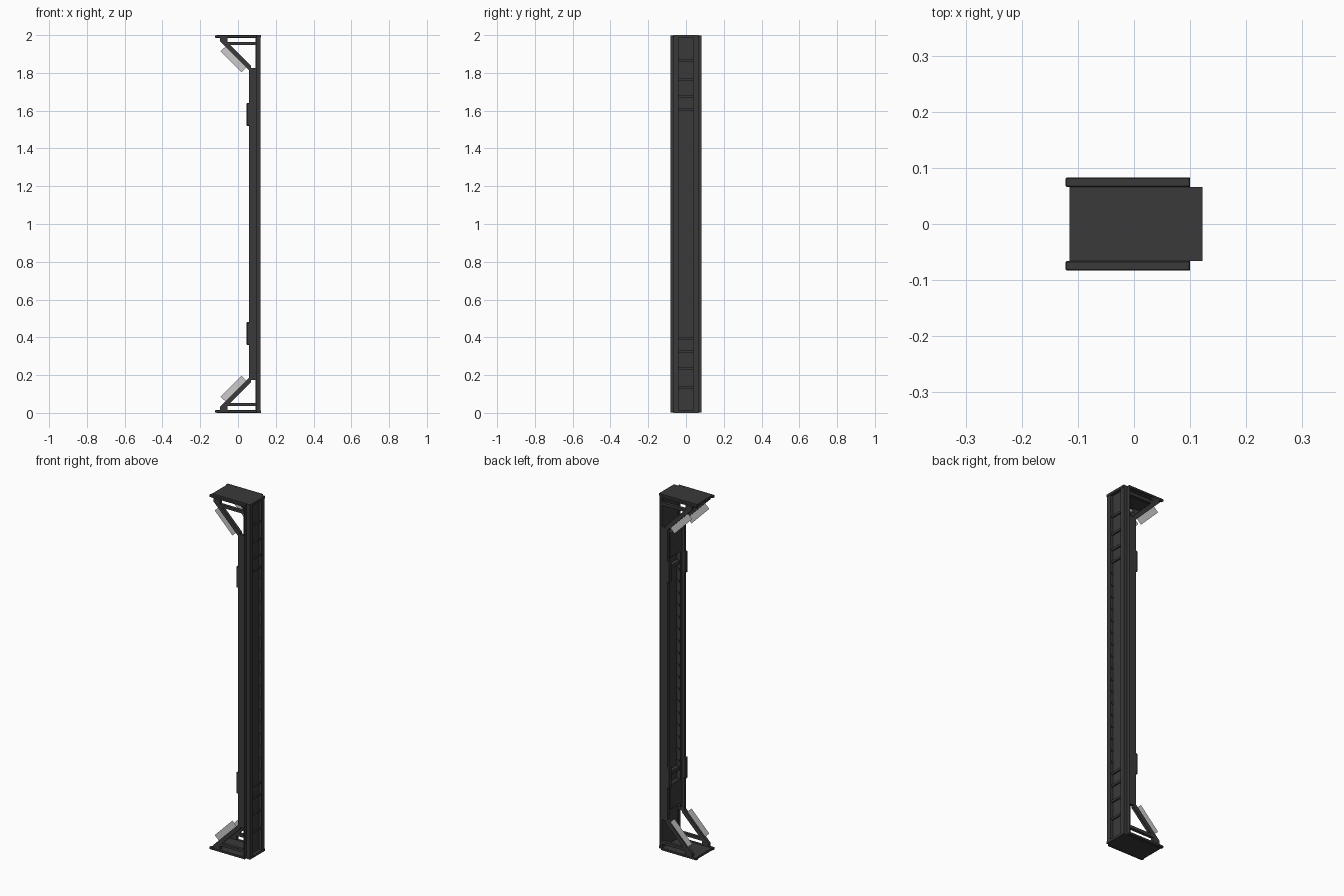
import bpy, bmesh

if "Cube" in bpy.data.objects:
    bpy.data.objects.remove(bpy.data.objects["Cube"])

MID = 1.0  # mirror centre height


def material(name, rgba):
    m = bpy.data.materials.new(name)
    m.diffuse_color = rgba
    m.use_nodes = True
    m.node_tree.nodes["Principled BSDF"].inputs["Base Color"].default_value = m.diffuse_color
    return m


STEEL = material("dark_steel", (0.042, 0.042, 0.042, 1))
GLOW = material("clear_panel", (1, 1, 1, 0.08))


def finish(name, bm, my, mz, mat=STEEL, bevel=0):
    bmesh.ops.recalc_face_normals(bm, faces=bm.faces[:])
    me = bpy.data.meshes.new(name)
    bm.to_mesh(me)
    bm.free()
    ob = bpy.data.objects.new(name, me)
    ob.location.z = MID
    bpy.context.collection.objects.link(ob)
    me.materials.append(mat)
    if bevel:
        b = ob.modifiers.new("bevel", 'BEVEL')
        b.width, b.segments = bevel, 1
    if my or mz:
        m = ob.modifiers.new("mirror", 'MIRROR')
        m.use_axis = (False, my, mz)
        m.use_mirror_merge = False
    return ob


def add_prism(bm, pts, y0, y1):
    """Extrude an (x, z) outline from y0 to y1; equal y gives a flat card."""
    f = bm.faces.new([bm.verts.new((x, y0, z - MID)) for x, z in pts])
    if y1 != y0:
        r = bmesh.ops.extrude_face_region(bm, geom=[f], use_keep_orig=True)
        vs = [g for g in r["geom"] if isinstance(g, bmesh.types.BMVert)]
        bmesh.ops.translate(bm, verts=vs, vec=(0, y1 - y0, 0))


def prism(name, pts, y0, y1, my=False, mz=False, mat=STEEL, bevel=0):
    bm = bmesh.new()
    add_prism(bm, pts, y0, y1)
    return finish(name, bm, my, mz, mat, bevel)


def rect(x0, x1, z0, z1):
    return [(x0, z0), (x1, z0), (x1, z1), (x0, z1)]


def box(name, x, y, z, my=False, mz=False, bevel=0):
    return prism(name, rect(*x, *z), *y, my, mz, STEEL, bevel)


# Column: side rails, rear spine and the two lips of the rear channel
prism("side_rail", [(0.057, 0.175), (0.1, 0.175), (0.1, 1.825), (0.057, 1.825)],
      0.066, 0.083, my=True)
box("spine_web", (0.095, 0.104), (-0.066, 0.066), (0.01, 1.99))
box("rear_lip", (0.1, 0.12), (0.04, 0.066), (0.01, 1.99), my=True)
box("inner_rail", (0.07, 0.096), (0.05, 0.067), (0.2, 1.8), my=True)

# End plates closing the top and bottom
box("end_plate", (-0.115, 0.122), (-0.066, 0.066), (1.987, 2.0), mz=True)

# Triangular brackets on both sides of each end
Y0, Y1 = 0.066, 0.083
box("bracket_flange", (-0.122, 0.1), (Y0, Y1), (1.986, 1.999), True, True, 0.002)
box("bracket_crossbar", (-0.07, 0.096), (Y0, Y1), (1.947, 1.963), True, True)
box("bracket_upright", (0.093, 0.1), (Y0, Y1), (1.82, 1.99), True, True)
prism("bracket_diagonal",
      [(-0.095, 1.987), (-0.095, 1.968), (0.057, 1.816), (0.07, 1.825),
       (0.07, 1.836), (-0.055, 1.961), (-0.055, 1.987)], Y0, Y1, True, True)

# Clear slanted panels next to the diagonals
prism("clear_panel", [(-0.092, 1.915), (-0.06, 1.945), (0.05, 1.834), (0.019, 1.803)],
      0.076, 0.076, True, True, GLOW)

# Grip pads on the open edge
box("grip_pad", (0.046, 0.062), (0.062, 0.083), (1.52, 1.64), True, True, 0.003)

# Blocks inside the open channel near each end
box("channel_block", (0.068, 0.096), (-0.05, 0.05), (1.64, 1.78), mz=True, bevel=0.004)
box("channel_brace", (0.075, 0.096), (-0.05, 0.05), (1.57, 1.59), mz=True)

# Crossbars in the rear channel near each end
bm = bmesh.new()
for z in (1.6, 1.67, 1.76, 1.86):
    add_prism(bm, rect(0.103, 0.112, z, z + 0.012), -0.041, 0.041)
finish("rear_crossbars", bm, False, True)

# Small teeth along the channel walls, front and rear
bm = bmesh.new()
for i in range(17):
    z = 0.46 + i * 0.0675 - 0.005
    add_prism(bm, rect(0.103, 0.117, z, z + 0.01), 0.036, 0.041)
    add_prism(bm, rect(0.074, 0.096, z, z + 0.01), 0.045, 0.051)
finish("channel_teeth", bm, True, False)
